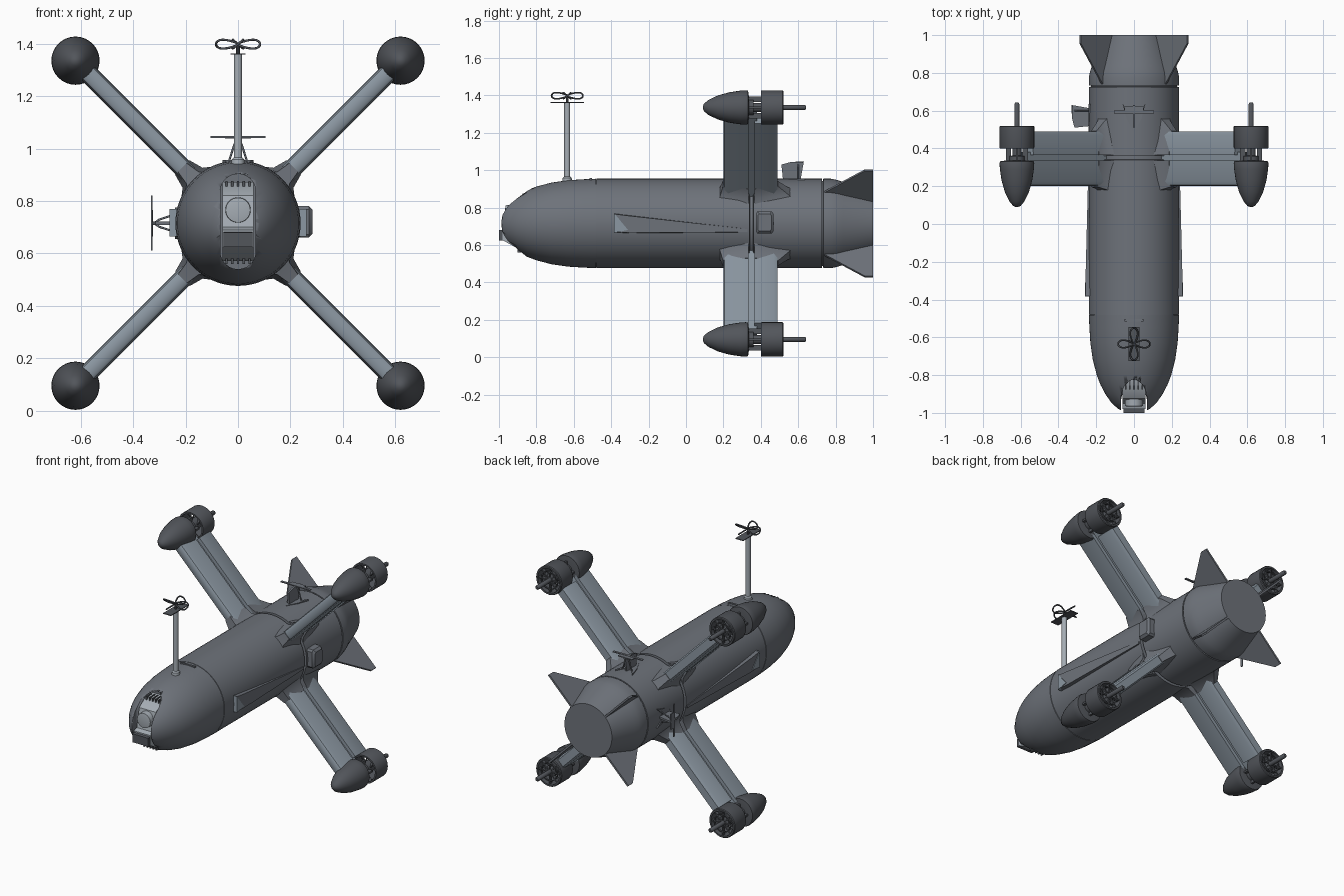
import bpy, bmesh, math
from mathutils import Matrix, Vector

if "Cube" in bpy.data.objects:
    bpy.data.objects.remove(bpy.data.objects["Cube"])

CZ = 0.715                      # height of the hull axis
HULL = Matrix.Translation((0, 0, CZ))
ARM_R = 0.62 * math.sqrt(2)     # distance of pods from the hull axis


def material(name, *rgb):
    m = bpy.data.materials.new(name)
    m.diffuse_color = (*rgb, 1)
    m.use_nodes = True
    m.node_tree.nodes["Principled BSDF"].inputs["Base Color"].default_value = m.diffuse_color
    return m


SLATE = material("slate", .155, .17, .195)
STEEL = material("steel", .26, .31, .36)
DARK = material("dark", .085, .092, .105)
LIGHT = material("light_grey", .38, .42, .46)
paint = SLATE                   # material for the parts being built


def finish(name, bm, mat=Matrix(), angle=35):
    bmesh.ops.recalc_face_normals(bm, faces=bm.faces)
    me = bpy.data.meshes.new(name)
    bm.to_mesh(me)
    bm.free()
    me.transform(mat)
    me.materials.append(paint)
    ob = bpy.data.objects.new(name, me)
    bpy.context.collection.objects.link(ob)
    bpy.ops.object.select_all(action='DESELECT')
    ob.select_set(True)
    bpy.context.view_layer.objects.active = ob
    bpy.ops.object.shade_smooth_by_angle(angle=math.radians(angle))
    return ob


def loft(name, sections, mat=Matrix(), closed=False, angle=35):
    """Skin equal-length loops; cap the ends, or join last to first."""
    bm = bmesh.new()
    rings = [[bm.verts.new(p) for p in s] for s in sections]
    n = len(rings[0])
    pairs = list(zip(rings, rings[1:])) + ([(rings[-1], rings[0])] if closed else [])
    for a, b in pairs:
        for i in range(n):
            j = (i + 1) % n
            bm.faces.new((a[i], a[j], b[j], b[i]))
    if not closed:
        bm.faces.new(rings[0])
        bm.faces.new(rings[-1])
    return finish(name, bm, mat, angle)


def revolve(name, profile, mat=Matrix(), n=32, closed=False, angle=35):
    """Turn (y, radius) points about the y axis."""
    ts = [2 * math.pi * i / n for i in range(n)]
    return loft(name, [[(r * math.cos(t), y, r * math.sin(t)) for t in ts]
                       for y, r in profile], mat, closed, angle)


def box(name, lo, hi, mat=Matrix()):
    (a, b, c), (d, e, f) = lo, hi
    return loft(name, [[(a, b, z), (d, b, z), (d, e, z), (a, e, z)] for z in (c, f)], mat)


def extrude_x(name, yz, x0, x1, mat=Matrix()):
    return loft(name, [[(x, y, z) for y, z in yz] for x in (x0, x1)], mat)


def wire(name, pts, r, mat=Matrix(), cyclic=False):
    cu = bpy.data.curves.new(name, 'CURVE')
    cu.dimensions, cu.bevel_depth, cu.bevel_resolution = '3D', r, 2
    sp = cu.splines.new('POLY')
    sp.points.add(len(pts) - 1)
    for p, q in zip(sp.points, pts):
        p.co = (*(mat @ Vector(q)), 1)
    sp.use_cyclic_u = cyclic
    cu.use_fill_caps = True
    cu.materials.append(paint)
    ob = bpy.data.objects.new(name, cu)
    bpy.context.collection.objects.link(ob)
    return ob


# Hull: rounded nose, straight barrel with seam grooves, tapered tail
nose = [(-1, .02), (-.995, .05), (-.98, .082), (-.95, .117), (-.9, .152), (-.85, .178),
        (-.8, .197), (-.72, .218), (-.63, .231), (-.55, .236)]


def groove(y, w=.004, d=.012):
    return [(y - w - .001, .239), (y - w, .239 - d), (y + w, .239 - d), (y + w + .001, .239)]


hull = revolve("hull", nose + groove(-.48, .001, .004) + groove(.35, .009, .02) + groove(.73, .003)
               + [(.775, .239), (.81, .232), (.84, .221), (1, .17)], HULL, n=64)

# Nose opening with rounded ends
slot = [(.068 * math.cos(t), (.12 if math.sin(t) >= 0 else -.107) + .068 * math.sin(t))
        for t in [2 * math.pi * (i + .5) / 32 for i in range(32)]]
cutter = loft("slot_cutter", [[(x, y, z + CZ) for x, z in slot] for y in (-1.1, -.8)])
cutter.hide_render = True
mod = hull.modifiers.new("slot", 'BOOLEAN')
mod.object, mod.operation, mod.solver = cutter, 'DIFFERENCE', 'EXACT'
bpy.context.view_layer.objects.active = hull
bpy.ops.object.modifier_apply(modifier=mod.name)
bpy.data.objects.remove(cutter)

# Camera unit inside the nose
paint = LIGHT
extrude_x("camera_body", [(-.98, .625), (-.98, .69), (-.95, .7), (-.925, .82), (-.85, .872),
                          (-.79, .872), (-.79, .57), (-.88, .57)], -.06, .06)
revolve("camera_lens", [(-.967, .03), (-.964, .047), (-.90, .05)], Matrix.Translation((0, 0, .765)))
paint = DARK
extrude_x("camera_sensor", [(-1, .625), (-1, .68), (-.94, .685), (-.94, .625)], -.056, .056)
for i in range(5):
    x = -.044 + .022 * i
    box("camera_rib", (x - .004, -.90, .56), (x + .004, -.84, .62))
    box("camera_top_rib", (x - .004, -.875, .84), (x + .004, -.82, .876))

# Four diagonal arms with pods, and the tail fins in line with them
for k in range(4):
    M = HULL @ Matrix.Rotation(-math.radians(45 + 90 * k), 4, 'Y')
    P = M @ Matrix.Translation((ARM_R, 0, 0))
    paint = STEEL
    extrude_x("arm_front_panel", [(.2, -.018), (.207, -.028), (.225, -.034), (.335, -.036),
                                  (.335, .036), (.225, .034), (.207, .028), (.2, .018)], .2, .84, M)
    extrude_x("arm_rear_panel", [(.365, -.036), (.47, -.034), (.49, -.024),
                                 (.49, .024), (.47, .034), (.365, .036)], .2, .79, M)
    box("arm_spar", (.2, .32, -.014), (.85, .38, .014), M)
    # Flared root fairings either side of the seam
    paint = SLATE
    for a0, a1, b0, b1, tip in ((.17, .335, .197, .335, 0), (.365, .6, .365, .493, 1)):
        secs = []
        for r, y0, y1, h in ((.205, a0, a1, .105), (.245, (a0 + b0) / 2, (a1 + b1) / 2, .054),
                             (.30, b0, b1, .039)):
            h0, h1 = (h, h * .5) if tip else (h * .6, h)
            secs.append([(r, y0, -h0), (r, y1, -h1), (r, y1, h1), (r, y0, h0)])
        loft("arm_root_fairing", secs, M)
    # Tail fin
    fin = [(.735, .2), (.735, .235), (.955, .402), (1, .402), (1, .15)]
    loft("tail_fin", [[(r, y, s) for y, r in fin] for s in (-.006, .006)], M)
    # Pod nose, hub, duct and shaft
    paint = DARK
    revolve("pod_nose", [(.09, .006), (.096, .02), (.12, .04), (.17, .064), (.23, .081), (.29, .09),
                         (.32, .092), (.332, .089), (.336, .06)], P)
    revolve("motor_hub", [(.33, .04), (.36, .04), (.362, .024), (.40, .024), (.402, .036), (.50, .036),
                          (.505, .028)], P, 20)
    revolve("duct", [(.40, .08), (.40, .09), (.405, .092), (.515, .092), (.52, .088), (.52, .078)],
            P, 32, closed=True)
    revolve("duct_grille_ring", [(.505, .053), (.505, .059), (.515, .059), (.515, .053)], P, 24, closed=True)
    revolve("shaft", [(.5, .014), (.635, .014), (.642, .009)], P, 12)
    for i in range(8):
        R = P @ Matrix.Rotation(math.pi * i / 4, 4, 'Y')
        box("duct_spoke", (.02, .49, -.004), (.083, .512, .004), R)
        if i % 2:
            box("pod_strut", (.03, .335, -.006), (.058, .41, .006), R)
        else:
            B = R @ Matrix.Translation((0, .44, 0)) @ Matrix.Rotation(.6, 4, 'X')
            box("propeller_blade", (.03, -.025, -.003), (.076, .025, .003), B)

# Side scoops tapering towards the rear, with a lighter intake lip
for s in (-1, 1):
    paint = SLATE
    loft("side_scoop", [[(s * x, y, CZ + z) for x, z in q] for y, q in (
        (-.38, ((.2, .055), (.257, .05), (.26, -.045), (.2, -.055))),
        (-.30, ((.2, .046), (.257, .04), (.257, -.05), (.2, -.055))),
        (.33, ((.2, -.03), (.241, -.03), (.241, -.046), (.2, -.05))))])
    paint = STEEL
    extrude_x("scoop_lip", [(-.384, .665), (-.384, .77), (-.31, .68)], s * .235, s * .2605)

# Mast with clover-leaf antenna
paint = LIGHT
AX = Matrix.Translation((0, -.635, 0))
UP = AX @ Matrix.Rotation(math.pi / 2, 4, 'X')
revolve("mast", [(.93, .026), (.958, .024), (.966, .016), (1.362, .016)], UP, 16)
paint = DARK
box("mast_plate", (-.028, -.09, 1.358), (.028, .09, 1.363), AX)
revolve("antenna_stem", [(1.36, .007), (1.4, .007)], UP, 10)
for k in range(4):
    R = AX @ Matrix.Translation((0, 0, 1.398)) @ Matrix.Rotation(k * math.pi / 2, 4, 'Z') \
        @ Matrix.Rotation(math.radians(40), 4, 'X')
    leaf = [(.042 - .042 * math.cos(t), .032 * math.sin(t) * (.75 - .35 * math.cos(t)), 0)
            for t in [2 * math.pi * i / 24 for i in range(24)]]
    wire("antenna_leaf", leaf, .0045, R, True)
paint = SLATE
box("deck_bar", (-.05, -.515, .94), (.05, -.503, .957))

# T-shaped control vanes on the top and left side
for a in (0, -math.pi / 2):
    M = HULL @ Matrix.Rotation(a, 4, 'Y')
    extrude_x("vane_strut", [(.52, .22), (.51, .315), (.56, .328), (.63, .33), (.61, .22)], -.006, .006, M)
    box("vane_bar", (-.105, .585, .326), (.105, .6, .332), M)
    box("vane_blade", (-.05, .6, .324), (.05, .625, .33), M)
    loft("vane_plate", [[(0, .48, z), (.04, .56, z), (.06, .635, z), (.02, .59, z), (-.02, .59, z),
                         (-.06, .635, z), (-.04, .56, z)] for z in (.228, .241)], M)
    for s in (-1, 1):
        wire("vane_brace", [(s * .04, .6, .22), (s * .014, .6, .3), (0, .6, .32)], .004, M)

# Equipment box on the right side
loft("side_box", [[(x, .42 + dy * w, CZ + .005 + dz * h) for dy, dz in
                   ((-1, -.8), (-.8, -1), (.8, -1), (1, -.8), (1, .8), (.8, 1), (-.8, 1), (-1, .8))]
                  for x, w, h in ((.2, .047, .06), (.27, .047, .06), (.284, .036, .046))])
